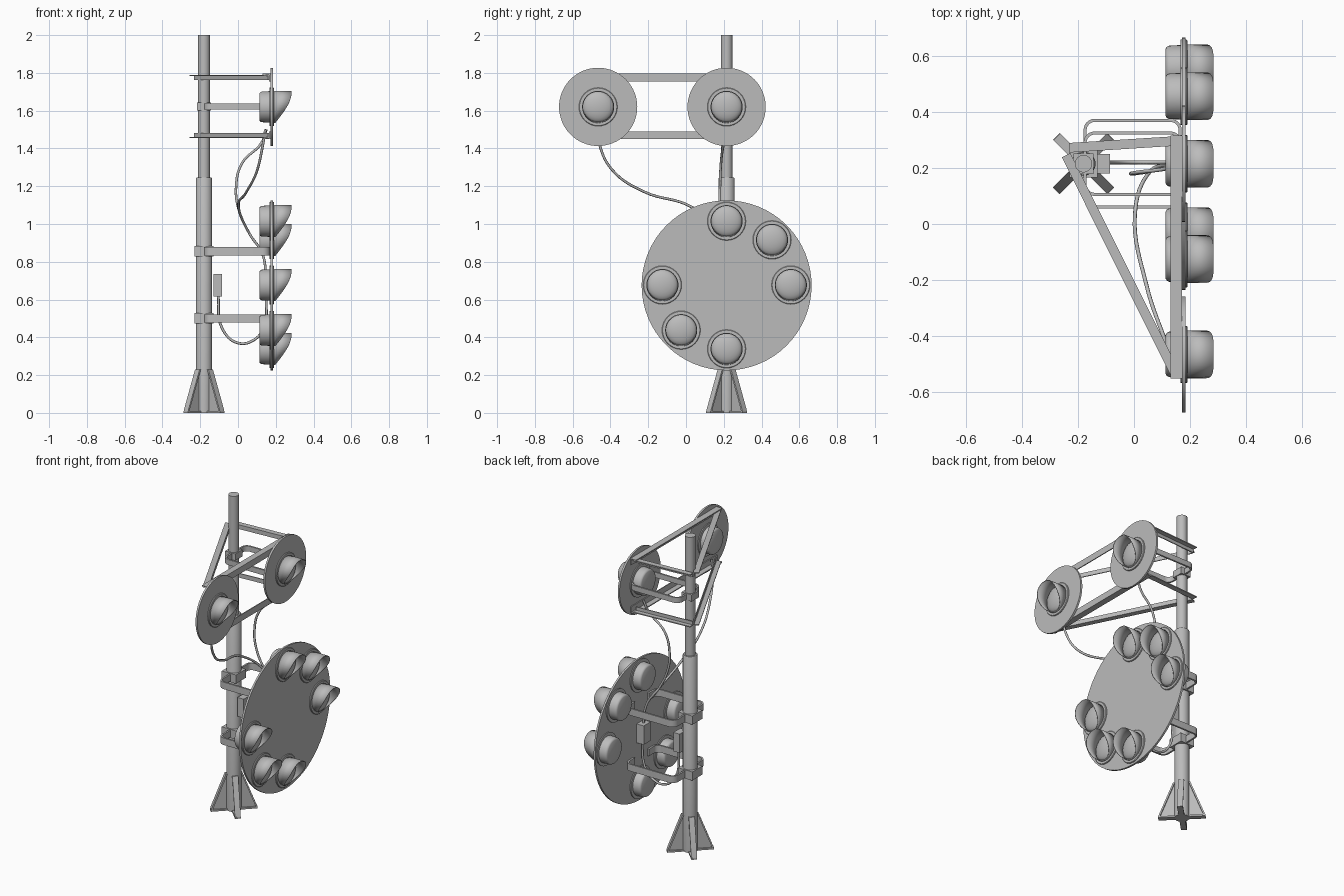
import bpy, bmesh, math
from mathutils import Vector, Matrix

old = bpy.data.objects.get("Cube")
if old:
    bpy.data.objects.remove(old)

grey = bpy.data.materials.new("plain_grey")
grey.use_nodes = True
colour = (0.5, 0.5, 0.5, 1)
grey.diffuse_color = colour
grey.node_tree.nodes["Principled BSDF"].inputs["Base Color"].default_value = colour

PX, PY = -0.18, 0.215      # pole axis
FX = 0.178                 # plane of the discs


def finish(name, bm, smooth=True):
    bmesh.ops.recalc_face_normals(bm, faces=bm.faces[:])
    mesh = bpy.data.meshes.new(name)
    bm.to_mesh(mesh)
    bm.free()
    mesh.materials.append(grey)
    ob = bpy.data.objects.new(name, mesh)
    bpy.context.collection.objects.link(ob)
    if smooth:
        bpy.ops.object.select_all(action='DESELECT')
        ob.select_set(True)
        bpy.context.view_layer.objects.active = ob
        bpy.ops.object.shade_smooth_by_angle(angle=math.radians(35))
    return ob


def lathe(name, profile, origin, axis, segments=32):
    """Spin (along, radius) pairs about an axis through origin."""
    bm = bmesh.new()
    verts = [bm.verts.new((r, 0, a)) for a, r in profile]
    edges = [bm.edges.new(pair) for pair in zip(verts, verts[1:])]
    bmesh.ops.spin(bm, geom=verts + edges, cent=(0, 0, 0), axis=(0, 0, 1),
                   angle=math.tau, steps=segments, use_duplicate=False)
    bmesh.ops.remove_doubles(bm, verts=bm.verts[:], dist=1e-5)
    turn = Vector((0, 0, 1)).rotation_difference(Vector(axis)).to_matrix().to_4x4()
    bm.transform(Matrix.Translation(origin) @ turn)
    return finish(name, bm)


def box(name, centre, size):
    bm = bmesh.new()
    bmesh.ops.create_cube(bm, size=1)
    bm.transform(Matrix.Translation(centre) @ Matrix.Diagonal((*size, 1)))
    return finish(name, bm, False)


def prism(name, outline, depth, matrix):
    """Extrude a flat XY outline by depth along Z, then place it."""
    bm = bmesh.new()
    face = bm.faces.new([bm.verts.new((x, y, 0)) for x, y in outline])
    new = bmesh.ops.extrude_face_region(bm, geom=[face])["geom"]
    bmesh.ops.translate(bm, vec=(0, 0, depth),
                        verts=[v for v in new if isinstance(v, bmesh.types.BMVert)])
    bm.transform(matrix)
    return finish(name, bm)


def angle_iron(name, start, end, z, width, drop, leg_side):
    """Plate at height z with a vertical leg hanging by drop on one edge."""
    a, b = Vector((*start, z)), Vector((*end, z))
    along = (b - a).normalized()
    side = Vector((-along.y, along.x, 0))
    frame = Matrix((side, (0, 0, 1), along)).transposed().to_4x4()
    w, t = width / 2, 0.006
    s = math.copysign(1, drop)
    outline = [(-w, 0), (w, 0), (w, s * t), (t - w, s * t), (t - w, drop), (-w, drop)]
    outline = [(x * leg_side, y) for x, y in outline]
    prism(name, outline, (b - a).length, Matrix.Translation(a) @ frame)


def cable(name, points, radius=0.007):
    curve = bpy.data.curves.new(name, 'CURVE')
    curve.dimensions = '3D'
    curve.bevel_depth, curve.bevel_resolution = radius, 2
    curve.resolution_u = 8
    curve.use_fill_caps = True
    line = curve.splines.new('BEZIER')
    line.bezier_points.add(len(points) - 1)
    for knot, p in zip(line.bezier_points, points):
        knot.co = p
        knot.handle_left_type = knot.handle_right_type = 'AUTO'
    curve.materials.append(grey)
    bpy.context.collection.objects.link(bpy.data.objects.new(name, curve))


def lamp(name, y, z):
    centre, r = (0, y, z), 0.085
    # housing behind the disc, flange through it and domed lens in front
    lathe(name + "_housing", [(0.113, 0), (0.113, 0.07), (0.117, 0.077), (0.125, 0.081),
                              (0.166, 0.083), (0.166, 0.102), (0.188, 0.102),
                              (0.191, 0.099), (0.191, 0.08)], centre, (1, 0, 0))
    dome = [(0.191 + 0.03 * math.sin(t * math.pi / 12), 0.082 * math.cos(t * math.pi / 12))
            for t in range(6)] + [(0.221, 0)]
    lathe(name + "_lens", dome, centre, (1, 0, 0))
    # hood: tube whose front edge sweeps back towards the bottom
    bm = bmesh.new()
    n, rings = 40, []
    for k in range(n):
        a = math.tau * k / n
        t = (math.sin(a) + 1) / 2
        tip = 0.197 + 0.087 * math.sin(t * math.pi / 2)
        rings.append([bm.verts.new((x, y + r * math.cos(a), z + r * math.sin(a)))
                      for x in (0.186, tip)])
    for k in range(n):
        p, q = rings[k], rings[(k + 1) % n]
        bm.faces.new((p[0], q[0], q[1], p[1]))
    hood = finish(name + "_hood", bm)
    hood.modifiers.new("wall", 'SOLIDIFY').thickness = 0.005


def strap_bracket(name, z, half, height, grip):
    """Clamp round the pole and a flat U strap reaching the disc."""
    box(name + "_clamp", (PX, PY, z), (2 * grip, 2 * grip, height * 1.25))
    x0, x1, c, t = PX, 0.17, 0.04, 0.011

    def loop(inset):
        path = [(x0 + inset, 0.02)]
        for cx, start in ((x0 + c, 180), (x1 - c, 90)):
            for k in range(7):
                a = math.radians(start - 15 * k)
                path.append((cx + (c - inset) * math.cos(a),
                             half - c + (c - inset) * math.sin(a)))
        return path + [(x1 - inset, half - 0.09)]
    for s, label in ((1, "back"), (-1, "front")):
        outline = [(x, PY + s * y) for x, y in loop(0) + loop(t)[::-1]]
        prism(f"{name}_{label}_strap", outline, height,
              Matrix.Translation((0, 0, z - height / 2)))


# Pole in two stages
lathe("lower_pole", [(0, 0), (0, 0.043), (1.24, 0.043), (1.245, 0.04), (1.245, 0)],
      (PX, PY, 0), (0, 0, 1))
lathe("upper_pole", [(1.2, 0), (1.2, 0.031), (2, 0.031), (2, 0)], (PX, PY, 0), (0, 0, 1))

# Diagonal base fins, each with a foot and an edge flange
for i in range(4):
    spin = Matrix.Translation((PX, PY, 0)) @ Matrix.Rotation(math.radians(45 + 90 * i), 4, 'Z')
    stand = spin @ Matrix.Rotation(math.pi / 2, 4, 'X')
    parts = (("web", 0.012, [(0.03, 0), (0.135, 0), (0.13, 0.02), (0.05, 0.23), (0.03, 0.23)]),
             ("foot", 0.034, [(0.03, 0), (0.137, 0), (0.137, 0.01), (0.03, 0.01)]),
             ("flange", 0.034, [(0.137, 0), (0.132, 0.02), (0.05, 0.23),
                                (0.04, 0.23), (0.122, 0.02), (0.127, 0)]))
    for label, thick, outline in parts:
        prism(f"base_fin_{label}_{i + 1}", outline, thick,
              stand @ Matrix.Translation((0, 0, -thick / 2)))

# Discs and lamps
def disc(name, y, z, r):
    lathe(name, [(-0.006, 0), (-0.006, r), (0.006, r), (0.006, 0)], (FX, y, z), (1, 0, 0), 64)

disc("main_disc", PY, 0.675, 0.45)
for i, angle in enumerate((90, 45, 0, 180, 225, 270)):
    a = math.radians(angle)
    lamp(f"main_lamp_{i + 1}", PY + 0.34 * math.cos(a), 0.677 + 0.338 * math.sin(a))
for label, y in (("near", PY), ("far", -0.465)):
    disc(f"{label}_small_disc", y, 1.62, 0.207)
    lamp(f"{label}_small_lamp", y, 1.62)

# Triangular frames carrying the small discs
for label, z, s in (("top", 1.79, -1), ("bottom", 1.455, 1)):
    angle_iron(f"{label}_face_rail", (0.151, -0.55), (0.151, 0.315), z - s * 0.006, 0.04, s * 0.041, 1)
    angle_iron(f"{label}_short_arm", (-0.23, 0.272), (0.15, 0.296), z, 0.034, s * 0.027, 1)
    angle_iron(f"{label}_long_arm", (-0.242, 0.245), (0.15, -0.54), z, 0.034, s * 0.027, -1)

# Strap brackets
strap_bracket("small_bracket", 1.622, 0.115, 0.034, 0.036)
for label, z in (("upper", 0.855), ("lower", 0.5)):
    strap_bracket(f"{label}_bracket", z, 0.16, 0.044, 0.05)

# Junction boxes and cables
box("pole_box", (-0.108, PY, 0.675), (0.044, 0.07, 0.12))
box("disc_box", (0.147, PY, 0.66), (0.05, 0.07, 0.12))
cable("box_cable", [(-0.105, 0.22, 0.62), (-0.085, 0.22, 0.45), (0, 0.22, 0.37),
                    (0.09, 0.22, 0.39), (0.14, 0.22, 0.46), (0.15, 0.22, 0.61)])
tail = [(0.06, 0.19, 0.95), (0.13, 0.21, 0.84), (0.15, 0.215, 0.71)]
cable("far_cable", [(0.145, -0.465, 1.5), (0.13, -0.455, 1.41), (0.1, -0.385, 1.28), (0.045, -0.22, 1.17),
                    (0.003, 0.03, 1.09)] + tail)
cable("near_cable", [(0.15, 0.215, 1.5), (0.125, 0.2, 1.43), (0.02, 0.185, 1.32), (-0.01, 0.18, 1.2),
                     (0.003, 0.18, 1.08)] + tail)
